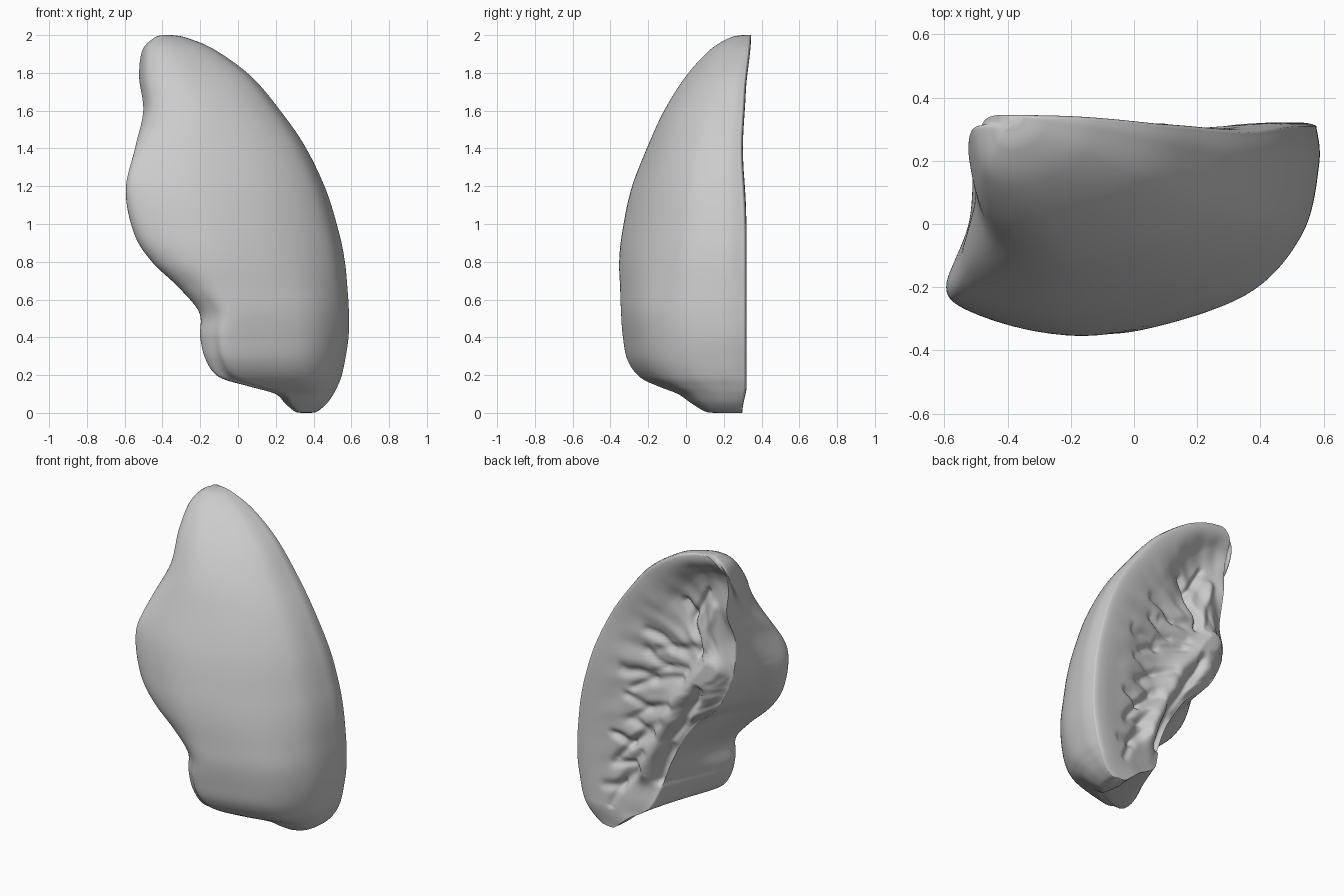
import bpy, bmesh, math, random
from mathutils import Vector, noise

if "Cube" in bpy.data.objects:
    bpy.data.objects.remove(bpy.data.objects["Cube"])

random.seed(4)
# Key cross-sections, bottom to top: z, left x, right x, front y, medial edge x of the cut face
KEYS = [
    (0.00, .335, .385, .15, .34),
    (0.008, .30, .42, .10, .31),
    (0.05, .25, .47, .03, .26),
    (0.10, .20, .505, -.04, .20),
    (0.14, .06, .525, -.14, .13),
    (0.19, -.10, .545, -.24, .07),
    (0.28, -.17, .565, -.305, .03),
    (0.40, -.20, .583, -.33, -.01),
    (0.53, -.205, .585, -.34, -.06),
    (0.66, -.31, .577, -.345, -.13),
    (0.80, -.455, .563, -.35, -.23),
    (0.95, -.55, .533, -.335, -.39),
    (1.18, -.594, .463, -.287, -.50),
    (1.41, -.542, .353, -.20, -.50),
    (1.60, -.50, .222, -.115, -.48),
    (1.78, -.523, .07, -.002, -.49),
    (1.92, -.506, -.12, .125, -.48),
    (1.985, -.445, -.27, .23, -.43),
    (2.00, -.40, -.35, .30, -.395),
]


def smooth(a, b, v):
    v = max(0, min(1, (v - a) / (b - a)))
    return v * v * (3 - 2 * v)


def back_y(z):
    """Cut plane: slightly hollow at mid height, leaning back at the tip."""
    return (.298 + .024 * smooth(0, .15, z) + .023 * smooth(1.7, 2, z)
            - .02 * math.exp(-((z - 1.4) / .25) ** 2))


def left_y(z):
    """Depth at which the medial wall bulges out most."""
    return .2 - .4 * smooth(0, .2, z) + .5 * smooth(1.2, 1.97, z)


# Vessel strokes on the cut face: height (negative = groove), width, path of (x, z)
STROKES = [
    (.045, .060, [(-.40, 1.26), (-.24, 1.08), (-.08, .87), (.12, .41)]),
    (.030, .09, [(-.42, 1.22), (-.36, 1.08)]),
    (-.040, .028, [(-.28, 1.06), (-.22, .90), (-.04, .64), (.03, .37)]),
    (-.035, .022, [(-.28, 1.30), (-.22, 1.52), (-.16, 1.60)]),
    (-.025, .020, [(-.22, 1.52), (-.32, 1.70)]),
    (.022, .035, [(-.31, 1.35), (-.38, 1.62)]),
    (-.045, .15, [(-.32, 1.80), (-.20, 1.62)]),
]
# side branches leave the trunk towards the outer rim, with forked ends
for i in range(8):
    x, z = -.26 + .06 * i, 1.32 - .13 * i + random.uniform(-.03, .03)
    reach = (.42 - .03 * i) * random.uniform(.75, 1.1)
    depth = -random.uniform(.014, .03)
    mid = (x + reach * .5, z - .02 - .015 * i)
    STROKES.append((depth, .03, [(x, z), mid, (x + reach, z + .07 - .03 * i)]))
    STROKES.append((depth * .7, .024, [mid, (x + reach * .85, z - .06 - .03 * i)]))


def catmull(points, t):
    """Smooth interpolation through tuples, t from 0 to 1."""
    n = len(points) - 1
    i = min(int(t * n), n - 1)
    u = t * n - i
    a, b, c, d = (points[max(0, min(n, k))] for k in (i - 1, i, i + 1, i + 2))
    return [.5 * (2 * q + (r - p) * u + (2 * p - 5 * q + 4 * r - s) * u * u
                  + (3 * q - p - 3 * r + s) * u ** 3) for p, q, r, s in zip(a, b, c, d)]


def path_distance(x, z, path):
    best = 9
    for (ax, az), (bx, bz) in zip(path, path[1:]):
        dx, dz = bx - ax, bz - az
        k = max(0, min(1, ((x - ax) * dx + (z - az) * dz) / (dx * dx + dz * dz)))
        best = min(best, math.hypot(x - ax - k * dx, z - az - k * dz))
    return best


def relief(x, z, lateral, medial):
    """Carved vessel pattern, fading out to a plain outer rim."""
    wob = noise.noise(Vector((x * 6, z * 6, 2))) * .04
    h = -.02 - .03 * smooth(.2, .5, lateral)
    for height, width, path in STROKES:
        h += height * math.exp(-(path_distance(x + wob, z - wob, path) / width) ** 2)
    # fine wrinkles fanning out from the root
    ang = math.atan2(z - 1.1, x + .55)
    h += .012 * noise.noise(Vector((ang * 8, math.hypot(x + .5, z - 1.1) * 4, 5)))
    fade = smooth(.06, .32, lateral) * smooth(.03, .15, z) * smooth(2.0, 1.86, z)
    edge = -.05 * math.exp(-(medial / .06) ** 2) * smooth(.15, .4, z) * smooth(1.65, 1.4, z)
    bevel = -.012 * math.exp(-lateral / .02)
    return min(h, 0) * fade + edge + bevel


LEVELS, FRONT, BACK = 240, 72, 110
bm = bmesh.new()
rings = []
for j in range(LEVELS + 1):
    z, xl, xr, yf, xb = catmull(KEYS, j / LEVELS)
    z = max(0, min(2, z))
    yl, yb = left_y(z), back_y(z)
    w, d = xr - xl, yb - yf
    left_back = yb + relief(xb, z, xr - xb, 0)
    hollow = .5 + .35 * smooth(.6, 1.1, z)
    crest = .22 + .14 * smooth(.3, 1.0, z)
    # outer wall: from medial back edge round the front to the lateral back edge
    outline = [(xb, left_back),
               (xb * hollow + xl * (1 - hollow), left_back * .5 + yl * .5),
               (xl, yl),
               (xl + .09 * w, yf + .24 * (yl - yf)),
               (xl + crest * w, yf),
               (xl + .70 * w, yf + .17 * d),
               (xl + .93 * w, yf + .46 * d),
               (xr, yf + .80 * d),
               (xr - .012 * w, yb + relief(xr - .012 * w, z, 0, w))]
    ring = [catmull(outline, i / FRONT) for i in range(FRONT + 1)]
    # cut back face with relief
    x0 = ring[-1][0]
    for i in range(1, BACK):
        x = x0 + (xb - x0) * i / BACK
        ring.append((x, yb + relief(x, z, x0 - x, x - xb)))
    rings.append([bm.verts.new((x, y, z)) for x, y in ring])

# skin the rings and close both ends
count = len(rings[0])
for lo, hi in zip(rings, rings[1:]):
    for i in range(count):
        k = (i + 1) % count
        bm.faces.new((lo[i], lo[k], hi[k], hi[i]))
for ring in (rings[0], rings[-1]):
    bm.faces.new(ring)
bmesh.ops.recalc_face_normals(bm, faces=bm.faces)

mesh = bpy.data.meshes.new("lung_half")
bm.to_mesh(mesh)
bm.free()
lung = bpy.data.objects.new("lung_half", mesh)
bpy.context.collection.objects.link(lung)
bpy.context.view_layer.objects.active = lung
lung.select_set(True)
bpy.ops.object.shade_smooth_by_angle(angle=math.radians(70))
